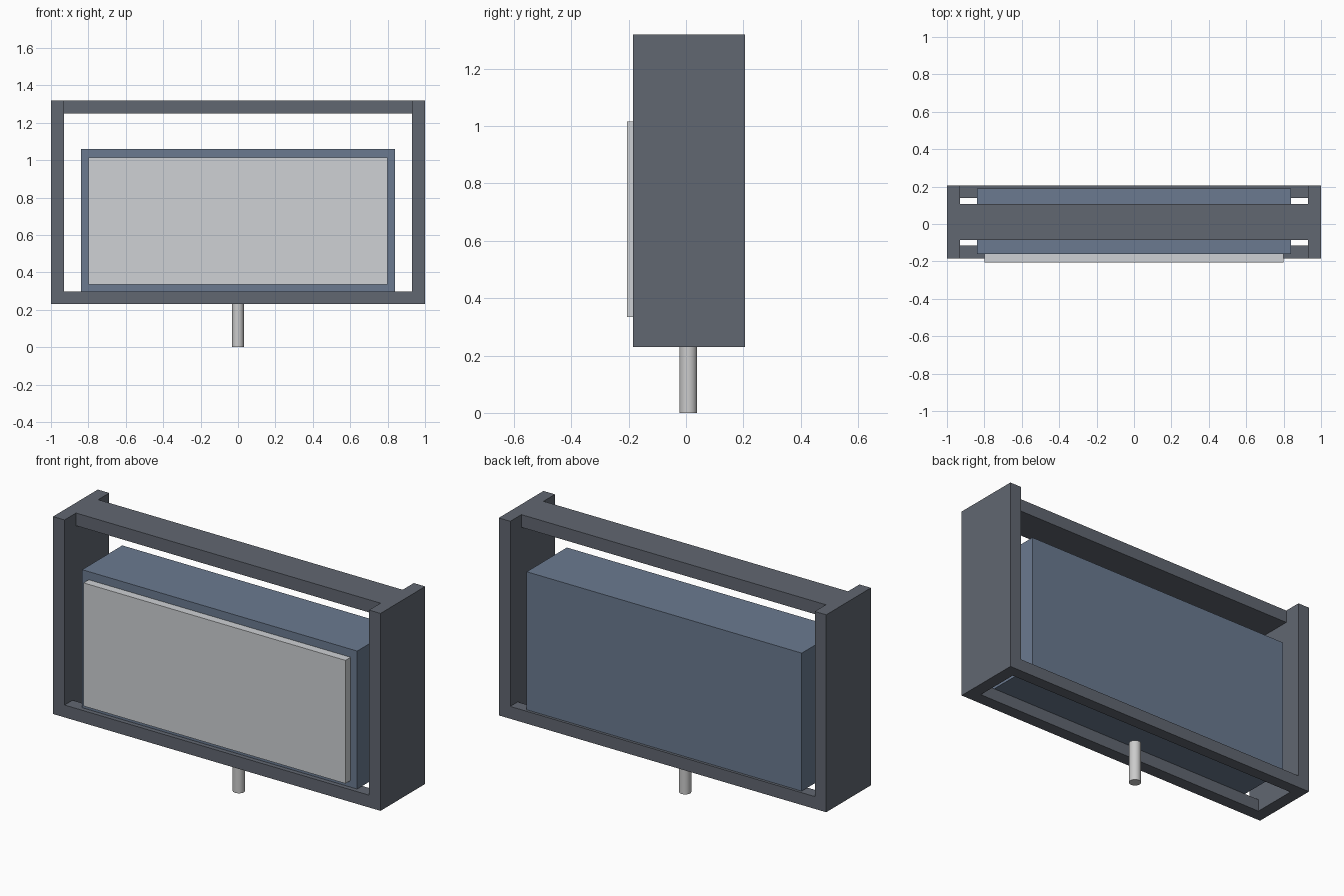
import bpy

if "Cube" in bpy.data.objects:
    bpy.data.objects.remove(bpy.data.objects["Cube"])


def material(name, color):
    m = bpy.data.materials.new(name)
    m.diffuse_color = (*color, 1)
    m.use_nodes = True
    m.node_tree.nodes["Principled BSDF"].inputs["Base Color"].default_value = m.diffuse_color
    return m


DARK = material("dark_grey_blue", (0.12, 0.135, 0.165))
BLUE = material("slate_blue", (0.145, 0.195, 0.28))
PALE = material("pale_grey", (0.62, 0.64, 0.66))


def box(name, x, y, z, mat):
    """Box from (min, max) ranges on each axis."""
    bpy.ops.mesh.primitive_cube_add(size=1, location=[sum(r) / 2 for r in (x, y, z)])
    ob = bpy.context.object
    ob.name = name
    ob.scale = [r[1] - r[0] for r in (x, y, z)]
    bpy.ops.object.transform_apply(location=False, rotation=False, scale=True)
    ob.data.materials.append(mat)
    return ob


FRONT, BACK = -0.185, 0.205
INNER = (-0.93, 0.93)

# Side panels of the frame
for side, x in (("left", (-1, -0.93)), ("right", (0.93, 1))):
    box(side + "_side_panel", x, (FRONT, BACK), (0.23, 1.32), DARK)

# Top bar and the two bottom rails, open between them
box("top_bar", INNER, (-0.085, 0.108), (1.25, 1.32), DARK)
box("front_bottom_rail", INNER, (FRONT, -0.115), (0.23, 0.298), DARK)
box("back_bottom_rail", INNER, (0.14, BACK), (0.23, 0.298), DARK)

# Cabinet standing on the rails, with a raised front panel
box("cabinet", (-0.84, 0.84), (-0.16, 0.19), (0.298, 1.06), BLUE)
box("front_panel", (-0.8, 0.8), (-0.205, -0.16), (0.335, 1.015), PALE)

# Pin below the frame
bpy.ops.mesh.primitive_cylinder_add(vertices=32, radius=0.031, depth=0.232,
                                    location=(0, 0.008, 0.116))
pin = bpy.context.object
pin.name = "support_pin"
bpy.ops.object.shade_smooth_by_angle()
